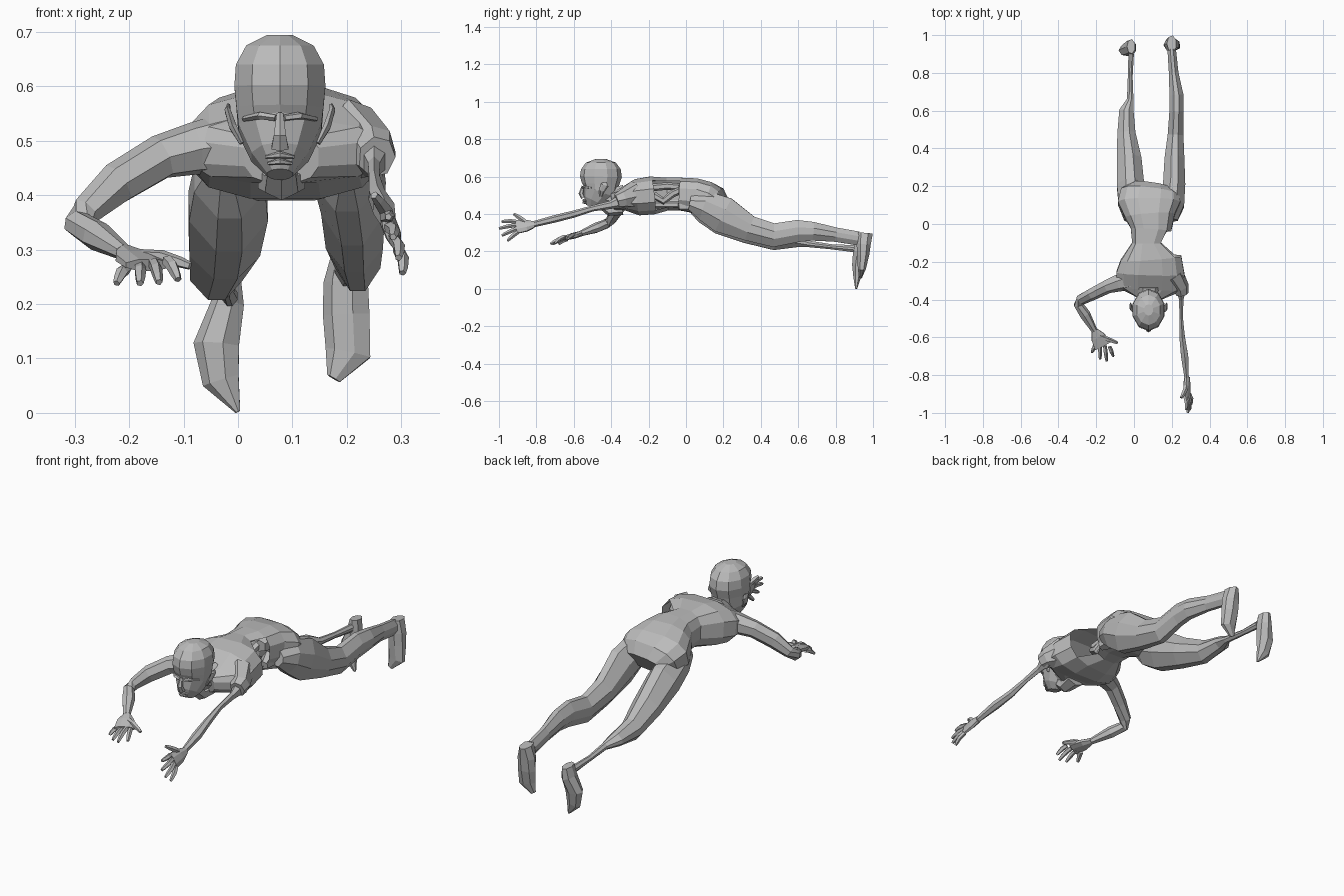
import bpy
import bmesh
from math import cos, sin, pi, copysign
from mathutils import Vector

default_cube = bpy.data.objects.get("Cube")
if default_cube:
    bpy.data.objects.remove(default_cube, do_unlink=True)

UNIT = 0.01  # all part coordinates below are in hundredths
UP, BACK = Vector((0, 0, 1)), Vector((0, 1, 0))

skin = bpy.data.materials.new("grey_skin")
GREY = (0.5, 0.5, 0.5, 1)
skin.diffuse_color = GREY
skin.use_nodes = True
skin.node_tree.nodes["Principled BSDF"].inputs["Base Color"].default_value = GREY


def power(value, exponent):
    return copysign(abs(value) ** exponent, value)


def loft(name, rings, sides=8, ref=UP, boxy=1.0, torn=None):
    """Skin a capped tube through rings of (x, y, z, half width, half height)."""
    bm = bmesh.new()
    centres = [Vector(ring[:3]) for ring in rings]
    loops = []
    for i, ring in enumerate(rings):
        tangent = centres[min(i + 1, len(rings) - 1)] - centres[max(i - 1, 0)]
        side = tangent.cross(ref).normalized()
        rise = side.cross(tangent).normalized()
        loop = []
        for k in range(sides):
            angle = 2 * pi * (k + 0.5) / sides
            offset = (side * ring[3] * power(cos(angle), boxy)
                      + rise * ring[4] * power(sin(angle), boxy))
            loop.append(bm.verts.new((centres[i] + offset) * UNIT))
        loops.append(loop)
    for lower, upper in zip(loops, loops[1:]):
        for k in range(sides):
            n = (k + 1) % sides
            bm.faces.new((lower[k], lower[n], upper[n], upper[k]))
    bm.faces.new(loops[0])
    bm.faces.new(loops[-1])
    bmesh.ops.recalc_face_normals(bm, faces=bm.faces)
    if torn:
        gone = [f for f in bm.faces if torn(f.calc_center_median() / UNIT)]
        bmesh.ops.delete(bm, geom=gone, context="FACES")
    mesh = bpy.data.meshes.new(name)
    bm.to_mesh(mesh)
    bm.free()
    mesh.materials.append(skin)
    obj = bpy.data.objects.new(name, mesh)
    bpy.context.collection.objects.link(obj)


def finger(name, base, tip, normal, thick):
    """Tapered finger with a raised middle knuckle."""
    base, tip = Vector(base), Vector(tip)
    stops = ((0, 0, 1.0), (0.45, 0.6, 1.05), (0.8, 0.3, 0.85), (1, 0, 0.6))
    rings = [(*(base.lerp(tip, t) + normal * lift), thick * s, thick * s)
             for t, lift, s in stops]
    loft(name, rings, sides=5, ref=normal)


def hand(prefix, wrist, index, pinky, tips, thumb, normal):
    """Flat palm from wrist to knuckles, four fingers and a thumb."""
    wrist, index, pinky = Vector(wrist), Vector(index), Vector(pinky)
    middle = (index + pinky) / 2
    half = (index - pinky).length / 2 + 1
    rings = [(*wrist.lerp(middle, t), w, h)
             for t, w, h in ((-0.1, 1.8, 1.5), (0.4, half * 0.85, 1.6), (1.05, half, 1.2))]
    loft(prefix + "_palm", rings, ref=normal)
    for k, (label, tip) in enumerate(zip(("index", "middle", "ring", "pinky"), tips)):
        finger(f"{prefix}_{label}_finger", index.lerp(pinky, k / 3), tip, normal, 1.1)
    finger(prefix + "_thumb", wrist.lerp(index, 0.3), thumb, normal, 1.25)


# Torso, with the left flank torn open
def flank(c):
    return c.x > 15.5 and -18 < c.y < -3


loft("torso", [
    (8, -39, 47, 7, 5), (8.5, -34, 48, 18, 6), (8.7, -26, 49, 18.5, 10),
    (9, -18, 50, 16.5, 10.4), (7.5, -10, 50.7, 8.7, 9), (9, -3, 50.7, 11, 9),
    (8.5, 4, 50, 13.5, 9.5), (8, 11, 48, 17, 9.7), (8.5, 16, 46.3, 16, 8.3),
    (9, 19.5, 44, 11, 5)], sides=12, boxy=0.78, torn=flank)
loft("spine", [(8, -20, 54, 2, 2), (8, -10, 55, 2, 2), (8, 0, 54, 2, 2)], sides=6)
loft("entrail_upper", [(11, -17, 50, 2, 2), (13, -12, 47, 2, 2), (12, -7, 51, 2, 2),
                       (13, -2, 53, 2, 2)], sides=6)
loft("entrail_lower", [(9, -17, 45, 2, 2), (12, -10, 45, 2, 2), (14, -3, 45, 2, 2)], sides=6)
loft("torn_hip_flesh", [(15, -4, 53, 3, 3), (15, 0, 53, 4, 4)], sides=5)
loft("torn_hip_rag", [(17, -4, 44, 2, 2), (16, 2, 45, 4, 4)], sides=5)

# Neck and throat
loft("neck", [(8, -46, 50, 4.5, 5), (8, -40, 49, 5.5, 5.5), (8, -33, 50, 9, 6)])
loft("throat", [(8, -44, 45, 3, 3), (8, -41, 42, 3.5, 3), (8, -34, 43, 5, 3.5)], sides=6)

# Head
HEAD_X = 7.7
loft("head", [(HEAD_X, y, z, w, d) for y, z, w, d in (
    (-50, 43.8, 2.5, 3.5), (-49, 47, 5.5, 6.3), (-46, 52, 8, 9.4), (-45.7, 56, 8.4, 10),
    (-45.5, 60, 8.8, 11.2), (-45.5, 64, 8.5, 10.6), (-45.5, 67.5, 6.5, 8),
    (-45.5, 69.4, 2.5, 3))], sides=10, ref=BACK)
loft("nose", [(HEAD_X, -55, 55, 0.7, 0.8), (HEAD_X, -56, 51, 1.3, 1.4),
              (HEAD_X, -55, 48.6, 1.8, 1.2)], sides=6, ref=BACK)
for label, z, w in (("upper_lip", 47.4, 2.6), ("lower_lip", 46.2, 2.2)):
    loft(label, [(HEAD_X - w, -53.5, z - 0.4, 0.3, 0.3), (HEAD_X, -54.6, z, 1, 0.7),
                 (HEAD_X + w, -53.5, z - 0.4, 0.3, 0.3)], sides=6)
for label, s in (("right", -1), ("left", 1)):
    loft(label + "_brow", [(HEAD_X + s * 0.8, -55.2, 54.2, 0.8, 0.6),
                           (HEAD_X + s * 3.5, -54.4, 54.6, 1, 0.7),
                           (HEAD_X + s * 6.5, -50.5, 54, 0.7, 0.5)], sides=5)
    loft(label + "_ear", [(HEAD_X + s * 7, -45.5, 49.5, 0.5, 0.8),
                          (HEAD_X + s * 8.6, -45, 52.5, 0.8, 1.6),
                          (HEAD_X + s * 9.6, -43.5, 55.5, 0.6, 2.2),
                          (HEAD_X + s * 9.4, -43.5, 56.8, 0.3, 1.2)], sides=6, ref=BACK)

# Right arm, bent at the elbow
loft("right_arm", [
    (-1, -29, 49.5, 6, 6), (-8, -31, 48.5, 4.8, 4.9), (-14, -33, 47, 3.8, 4.2),
    (-22, -37, 42.2, 3.4, 4), (-28, -40, 37, 3, 2.8), (-29.5, -42.5, 34.8, 2.6, 2.6),
    (-26, -48, 32.6, 3, 2.8), (-21, -56.5, 29.5, 1.7, 1.5)], sides=7)
hand("right", (-20.5, -57, 29.3), (-13, -65, 28), (-20.5, -63.5, 26.5),
     ((-11, -70, 24.5), (-14.5, -72.5, 24), (-18, -71.5, 23.8), (-22.3, -68, 23.8)),
     (-8.8, -63, 27), UP)

# Left arm, withered and stretched forward from a torn shoulder
loft("left_shoulder", [(20.5, -27, 50, 6, 8), (24.9, -34, 48, 4.5, 5),
                       (25.5, -37, 47, 3.5, 4)], sides=7)
loft("left_arm", [
    (25, -34, 47, 3, 4), (25, -40, 45, 1.3, 2.2), (25, -50, 43, 1.1, 1.6),
    (25.5, -60, 40, 1.7, 1.9), (26.8, -70, 37.5, 2.2, 2), (28, -83, 34.2, 1.2, 1.6)], sides=6)
hand("left", (28, -82, 34.3), (27, -91, 36), (29.3, -90, 30.3),
     ((27.6, -98.5, 36), (28.5, -100, 32.3), (29.5, -98.5, 28.5), (30.2, -95.5, 25.7)),
     (25, -92, 40), Vector((1, 0, 0.4)).normalized())

# Right leg, with the calf wasted to the bone
loft("right_leg", [
    (-2, 2, 46, 3.5, 4), (-1.5, 10, 43, 7.2, 8.8), (-1.8, 20, 38, 8, 10.3),
    (-2.5, 34, 31, 7.2, 7.7), (-4, 48, 26, 5.3, 5.9), (-4, 60, 25.5, 4.2, 3.5),
    (-2, 66, 24, 1.9, 1.9), (-2, 78, 22.5, 1.4, 1.5), (-1.5, 90, 21.5, 1.6, 2.1)], boxy=1.25)
loft("right_foot", [
    (-1.5, 94, 25, 2.2, 4), (-1.8, 93.5, 20, 3.2, 4.3), (-3.8, 92, 12.5, 4.4, 3.3),
    (-3, 91.5, 6, 3.6, 2.1), (0, 91, 0.2, 0.5, 0.6)], sides=7, ref=BACK)

# Left leg
loft("left_leg", [
    (20, 2, 46, 3.5, 4), (20.2, 10, 44.5, 7, 8.8), (21.2, 20, 39.5, 6.5, 10.8),
    (21.4, 34, 32.3, 5.8, 7.5), (22, 47, 28.7, 4.6, 7), (22.5, 60, 31, 4.1, 6.5),
    (22.5, 68, 30.8, 4.1, 5.5), (21, 80, 29, 2.8, 4.2), (20, 92, 27, 2.5, 4.1)], boxy=1.25)
loft("left_foot", [
    (20, 95.5, 30, 2.6, 4.5), (20, 95, 24, 4.3, 3.9), (20.1, 94.7, 18, 4.5, 3.3),
    (20.4, 94, 11, 4.4, 2.2), (17.6, 93.3, 6.3, 1.4, 0.9)], sides=7, ref=BACK)
